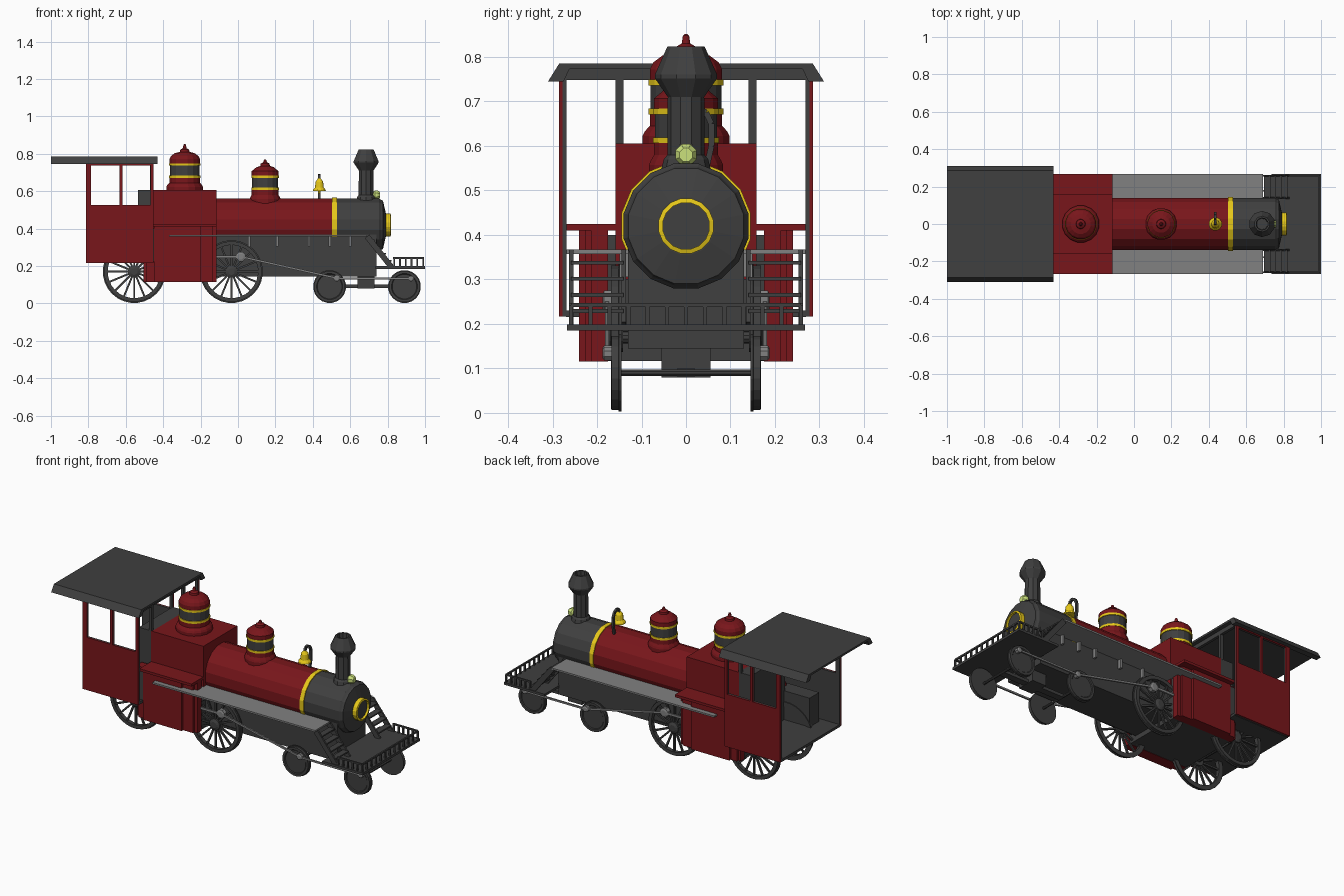
import bpy, bmesh
from math import sin, cos, pi
from mathutils import Vector

if "Cube" in bpy.data.objects:
    bpy.data.objects.remove(bpy.data.objects["Cube"])


def material(name, r, g, b):
    m = bpy.data.materials.new(name)
    m.diffuse_color = (r, g, b, 1)
    m.use_nodes = True
    m.node_tree.nodes["Principled BSDF"].inputs["Base Color"].default_value = m.diffuse_color
    return m


RED = material("red", 0.19, 0.008, 0.011)
DARK = material("dark_grey", 0.05, 0.05, 0.05)
STEEL = material("steel", 0.22, 0.22, 0.22)
BRASS = material("brass", 0.8, 0.58, 0.01)
LAMP = material("lamp", 0.6, 0.75, 0.2)


def finish(name, bm, mat):
    bmesh.ops.recalc_face_normals(bm, faces=bm.faces)
    me = bpy.data.meshes.new(name)
    bm.to_mesh(me)
    bm.free()
    me.materials.append(mat)
    ob = bpy.data.objects.new(name, me)
    bpy.context.collection.objects.link(ob)
    return ob


def mirror(ob):
    mod = ob.modifiers.new("both_sides", 'MIRROR')
    mod.use_axis = (False, True, False)
    mod.use_mirror_merge = False
    return ob


def boxes(name, mat, *items):
    bm = bmesh.new()
    for x0, x1, y0, y1, z0, z1 in items:
        vs = bmesh.ops.create_cube(bm, size=1)["verts"]
        for v in vs:
            v.co = ((x0 + x1) / 2 + v.co.x * (x1 - x0), (y0 + y1) / 2 + v.co.y * (y1 - y0),
                    (z0 + z1) / 2 + v.co.z * (z1 - z0))
    return finish(name, bm, mat)


def bars(name, mat, segs, a, b):
    """Square bars: a is thickness in the xz plane, b is thickness across it."""
    bm = bmesh.new()
    for p, q in segs:
        p, q = Vector(p), Vector(q)
        d = (q - p).normalized()
        u = d.cross(Vector((0, 1, 0)))
        u = u.normalized() if u.length > 0.01 else Vector((1, 0, 0))
        w = d.cross(u)
        for v in bmesh.ops.create_cube(bm, size=1)["verts"]:
            c = v.co.copy()
            v.co = (p + q) / 2 + d * c.z * (q - p).length + u * c.x * a + w * c.y * b
    return finish(name, bm, mat)


def lathe(name, mat, profile, centre, axis='z', n=16, closed=False):
    """Spin (radius, height) points round an axis; closed makes a ring section."""
    bm = bmesh.new()
    rings = []
    for r, h in profile:
        ring = []
        for i in range(n):
            t = 2 * pi * (i + 0.5) / n
            c, s = r * cos(t), r * sin(t)
            co = {'z': (c, s, h), 'x': (h, c, s), 'y': (c, h, s)}[axis]
            ring.append(bm.verts.new(Vector(co) + Vector(centre)))
        rings.append(ring)
    pairs = list(zip(rings, rings[1:] + rings[:1]))
    for A, B in pairs if closed else pairs[:-1]:
        for i in range(n):
            j = (i + 1) % n
            bm.faces.new((A[i], A[j], B[j], B[i]))
    if not closed:
        bm.faces.new(rings[0])
        bm.faces.new(rings[-1])
    bmesh.ops.remove_doubles(bm, verts=bm.verts, dist=1e-5)
    return finish(name, bm, mat)


def extrude(name, mat, profile, x0, x1):
    """Extrude a (y, z) outline along x."""
    bm = bmesh.new()
    f = bm.faces.new([bm.verts.new((x0, y, z)) for y, z in profile])
    r = bmesh.ops.extrude_face_region(bm, geom=[f])["geom"]
    bmesh.ops.translate(bm, verts=[g for g in r if isinstance(g, bmesh.types.BMVert)], vec=(x1 - x0, 0, 0))
    return finish(name, bm, mat)


# boiler, smokebox and smokebox door
C = (0, 0, 0.42)
lathe("boiler", RED, [(0.143, -0.13), (0.143, 0.52)], C, 'x')
lathe("smokebox", DARK, [(0.143, 0.52), (0.143, 0.755), (0.136, 0.765), (0.132, 0.775), (0.065, 0.79)], C, 'x')
lathe("boiler_band", BRASS, [(0.14, 0.503), (0.148, 0.503), (0.148, 0.528), (0.14, 0.528)], C, 'x', closed=True)
lathe("door_ring", BRASS, [(0.053, 0.78), (0.063, 0.78), (0.063, 0.815), (0.053, 0.818)], C, 'x', closed=True)
lathe("door_plate", DARK, [(0.054, 0.78), (0.054, 0.805)], C, 'x')

# underframe, ash pan and truck centre
boxes("underframe", DARK, (-0.5, 0.74, -0.13, 0.13, 0.145, 0.37))
boxes("ash_pan", DARK, (-0.5, -0.12, -0.18, 0.18, 0.117, 0.36))
boxes("truck_block", DARK, (0.64, 0.73, -0.055, 0.055, 0.08, 0.16))
boxes("truck_frame", DARK, (0.49, 0.89, -0.02, 0.02, 0.082, 0.1))

# firebox with stepped side boxes
boxes("firebox", RED, (-0.455, -0.115, -0.158, 0.158, 0.3, 0.605))
mirror(boxes("side_box", RED, (-0.505, -0.115, 0.175, 0.213, 0.115, 0.415),
             (-0.49, -0.135, 0.205, 0.226, 0.115, 0.415),
             (-0.45, -0.2, 0.22, 0.24, 0.115, 0.415),
             (-0.455, -0.115, 0.15, 0.268, 0.41, 0.425)))


# domes: red base, dark waist between two brass bands, red cap with finial
def dome(name, x, base, rb, r, z1, z2, top, tip):
    at = (x, 0, 0)
    lathe(name + "_base", RED, [(rb, base), (rb, base + 0.022), (rb * 0.95, base + 0.032),
                                (r, base + 0.045), (r, z1)], at)
    lathe(name + "_waist", DARK, [(r * 0.98, z1), (r * 0.98, z2)], at)
    for z, side in ((z1, "lower"), (z2, "upper")):
        lathe(name + "_" + side + "_band", BRASS, [(r * 1.03, z - 0.006), (r * 1.03, z + 0.007)], at)
    lathe(name + "_cap", RED, [(r, z2), (r, z2 + 0.03), (r * 0.9, top - 0.022), (r * 0.65, top - 0.007),
                               (0.026, top), (0.024, top + 0.012), (0.01, top + 0.02),
                               (0.007, tip - 0.003), (0.003, tip)], at)


dome("rear_dome", -0.285, 0.6, 0.1, 0.083, 0.677, 0.742, 0.81, 0.851)
dome("front_dome", 0.145, 0.535, 0.085, 0.073, 0.612, 0.677, 0.735, 0.77)

# chimney with hollow flared top, and lamp
lathe("chimney", DARK, [(0.06, 0.53), (0.05, 0.57), (0.042, 0.58), (0.041, 0.71), (0.07, 0.752), (0.07, 0.76),
                        (0.042, 0.823), (0.033, 0.823), (0.03, 0.75)], (0.685, 0, 0), n=10)
lathe("lamp", LAMP, [(0.014, -0.02), (0.026, -0.008), (0.026, 0.006), (0.016, 0.02)], (0.74, 0, 0.58), 'x', n=8)

# bell and its hook
lathe("bell", BRASS, [(0.036, 0.6), (0.034, 0.608), (0.024, 0.62), (0.021, 0.65), (0.014, 0.66),
                      (0.008, 0.668)], (0.435, 0, 0), n=12)
lathe("bell_clapper", BRASS, [(0.008, 0.588), (0.008, 0.605)], (0.435, 0, 0), n=8)
hook = [(0.045, 0.545), (0.057, 0.6), (0.057, 0.65), (0.045, 0.675), (0.025, 0.686), (0.007, 0.682), (0, 0.66)]
pts = [(0.435, y, z) for y, z in hook]
bars("bell_hook", DARK, list(zip(pts, pts[1:])), 0.013, 0.013)

# cab walls: red outside, dark lining, two windows a side
for name, mat, y0, y1 in (("cab_wall", RED, 0.278, 0.285), ("cab_lining", DARK, 0.268, 0.278)):
    mirror(boxes(name, mat, (-0.813, -0.452, y0, y1, 0.217, 0.527), (-0.813, -0.786, y0, y1, 0.527, 0.75),
                 (-0.633, -0.618, y0, y1, 0.527, 0.75), (-0.468, -0.452, y0, y1, 0.527, 0.75),
                 (-0.813, -0.452, y0, y1, 0.738, 0.75)))
boxes("cab_floor", DARK, (-0.813, -0.452, -0.27, 0.27, 0.215, 0.23))
boxes("backhead", DARK, (-0.535, -0.45, -0.157, 0.157, 0.22, 0.605))
mirror(boxes("cab_seat", DARK, (-0.7, -0.45, 0.15, 0.24, 0.225, 0.4)))
mirror(boxes("cab_front_post", DARK, (-0.47, -0.452, 0.14, 0.158, 0.6, 0.76)))

# roof: shallow upturned tray
extrude("roof", DARK, [(-0.31, 0.745), (-0.285, 0.785), (0.285, 0.785), (0.31, 0.745), (0.275, 0.745),
                       (0.262, 0.773), (-0.262, 0.773), (-0.275, 0.745)], -1.0, -0.43)
boxes("roof_beam", DARK, (-0.468, -0.452, -0.275, 0.275, 0.748, 0.776))

# running boards and brackets
mirror(boxes("running_board", STEEL, (-0.37, 0.69, 0.13, 0.268, 0.357, 0.367)))
mirror(boxes("board_bracket", STEEL, *[(x - 0.006, x + 0.006, 0.125, 0.15, 0.305, 0.358)
                                      for x in (0.06, 0.21, 0.38, 0.49, 0.6)]))

# front platform with railing
boxes("front_platform", DARK, (0.735, 1.0, -0.267, 0.267, 0.185, 0.199))
rail = [((0.99, -0.258, 0.243), (0.99, 0.258, 0.243))]
rail += [((0.99, -0.258 + i * 0.043, 0.195), (0.99, -0.258 + i * 0.043, 0.243)) for i in range(13)]
bars("front_rail", DARK, rail, 0.009, 0.009)
side = [((0.83, 0.258, 0.243), (0.99, 0.258, 0.243))]
side += [((0.835 + i * 0.031, 0.258, 0.195), (0.835 + i * 0.031, 0.258, 0.243)) for i in range(5)]
mirror(bars("side_rail", DARK, side, 0.009, 0.009))

# steps from running board down to platform
mirror(bars("step_stringer", DARK, [((0.69, y, 0.358), (0.82, y, 0.195)) for y in (0.14, 0.258)], 0.03, 0.01))
mirror(boxes("step_tread", DARK, *[(0.695 + i * 0.03, 0.73 + i * 0.03, 0.14, 0.258, 0.333 - i * 0.036, 0.341 - i * 0.036)
                                  for i in range(4)]))

# spoked driving wheels
Y = 0.157
for tag, x in (("rear", -0.555), ("middle", -0.035)):
    c = (x, 0, 0.17)
    rim = [(0.142, Y - 0.012), (0.168, Y - 0.012), (0.168, Y - 0.006), (0.162, Y - 0.005), (0.162, Y + 0.012), (0.142, Y + 0.012)]
    mirror(lathe(tag + "_wheel_rim", DARK, rim, c, 'y', n=28, closed=True))
    mirror(lathe(tag + "_wheel_hub", DARK, [(0.034, Y - 0.015), (0.034, Y + 0.013), (0.018, Y + 0.02)], c, 'y', n=12))
    spokes = [((x + 0.02 * cos(t), Y, 0.17 + 0.02 * sin(t)), (x + 0.148 * cos(t), Y, 0.17 + 0.148 * sin(t)))
              for t in (2 * pi * i / 16 for i in range(16))]
    mirror(bars(tag + "_wheel_spokes", DARK, spokes, 0.01, 0.01))
    lathe(tag + "_axle", DARK, [(0.014, -Y), (0.014, Y)], c, 'y', n=10)

# solid truck wheels
for tag, x in (("inner", 0.49), ("outer", 0.89)):
    c = (x, 0, 0.09)
    mirror(lathe(tag + "_truck_wheel", DARK, [(0.088, Y - 0.012), (0.088, Y - 0.006), (0.084, Y - 0.005),
                                              (0.084, Y + 0.01), (0.07, Y + 0.01), (0.066, Y + 0.006)], c, 'y', n=20))
    lathe(tag + "_truck_axle", DARK, [(0.008, -Y), (0.008, Y)], c, 'y', n=8)

# rods and crank pins
R = 0.178
mirror(bars("piston_rod", STEEL, [((-0.14, R, 0.25), (0.015, R, 0.25))], 0.013, 0.01))
mirror(bars("connecting_rod", STEEL, [((0.015, R, 0.25), (0.528, R, 0.135))], 0.011, 0.009))
mirror(bars("coupling_rod", STEEL, [((0.528, R, 0.133), (0.93, R, 0.133))], 0.01, 0.009))
for tag, x, z, r in (("main", 0.015, 0.25, 0.027), ("inner", 0.528, 0.135, 0.018), ("outer", 0.925, 0.133, 0.016)):
    mirror(lathe(tag + "_crank_pin", STEEL, [(r, 0.162), (r, 0.184), (r * 0.6, 0.188)], (x, 0, z), 'y', n=8))
